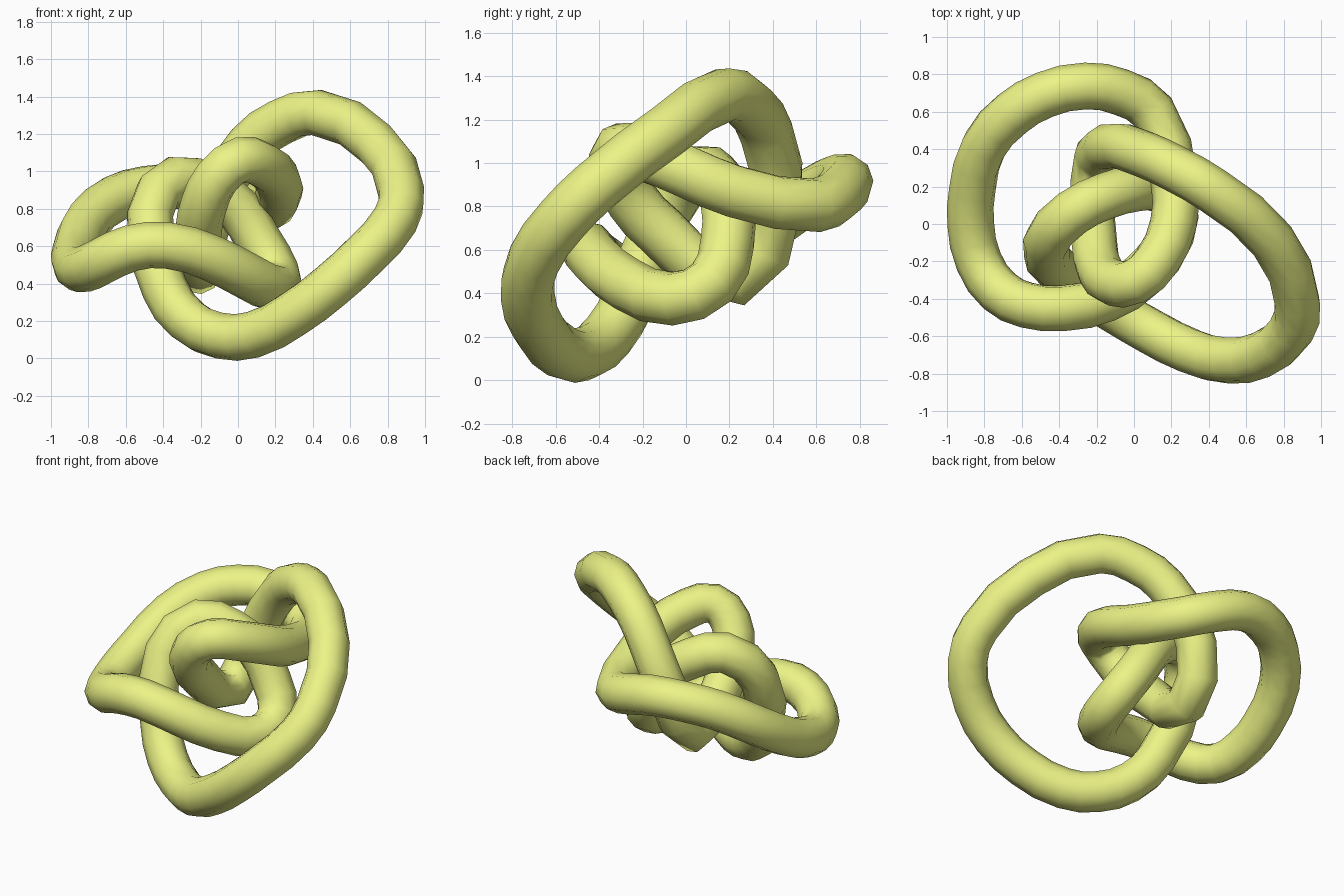
import bpy

RADIUS = 0.125

# Key points on the centre line of the closed knot
path = [
    # large left loop, from the back round to the front
    (0.10, 0.60, 0.805), (-0.07, 0.705, 0.86), (-0.26, 0.738, 0.915), (-0.48, 0.69, 0.91),
    (-0.65, 0.59, 0.86), (-0.80, 0.42, 0.74), (-0.865, 0.18, 0.59), (-0.873, 0.00, 0.515),
    (-0.83, -0.20, 0.475), (-0.72, -0.36, 0.525), (-0.57, -0.435, 0.59), (-0.38, -0.45, 0.605),
    # through the middle and over the small arch
    (-0.15, -0.40, 0.54), (0.05, -0.27, 0.44), (0.20, -0.06, 0.375), (0.21, 0.12, 0.45),
    (0.11, 0.19, 0.63), (0.00, 0.19, 0.80), (-0.15, 0.15, 0.91), (-0.33, 0.06, 0.96),
    (-0.47, -0.10, 0.77), (-0.39, -0.26, 0.37),
    # bottom and large right loop
    (-0.27, -0.36, 0.205), (-0.10, -0.465, 0.122), (0.08, -0.57, 0.127), (0.30, -0.68, 0.24),
    (0.50, -0.73, 0.39), (0.68, -0.70, 0.555), (0.84, -0.57, 0.74), (0.873, -0.42, 0.89),
    (0.74, -0.09, 1.145), (0.42, 0.18, 1.315), (0.23, 0.29, 1.265), (0.06, 0.37, 1.14),
    (-0.15, 0.41, 0.79),
    # down through the centre and over the upper arch
    (-0.215, 0.24, 0.465), (-0.21, -0.12, 0.69), (-0.18, -0.25, 0.83), (-0.11, -0.315, 0.97),
    (0.01, -0.305, 1.06), (0.12, -0.20, 1.04), (0.21, 0.00, 0.96), (0.215, 0.22, 0.87),
]

# Round tube swept along a smooth closed curve
curve = bpy.data.curves.new("knot_tube", "CURVE")
curve.dimensions = "3D"
curve.twist_mode = "MINIMUM"
curve.resolution_u = 2
curve.bevel_depth = RADIUS
curve.bevel_resolution = 3
spline = curve.splines.new("BEZIER")
spline.bezier_points.add(len(path) - 1)
for point, co in zip(spline.bezier_points, path):
    point.co = co
    point.handle_left_type = point.handle_right_type = "AUTO"
spline.use_cyclic_u = True

knot = bpy.data.objects.new("knot_tube", curve)
bpy.context.collection.objects.link(knot)

# Turn the swept tube into a mesh and shade it smooth
bpy.context.view_layer.objects.active = knot
knot.select_set(True)
bpy.ops.object.convert(target="MESH")
knot = bpy.context.object
bpy.ops.object.shade_smooth()

mat = bpy.data.materials.new("yellow_green")
mat.diffuse_color = (0.84, 0.90, 0.24, 1)
knot.data.materials.clear()
knot.data.materials.append(mat)
